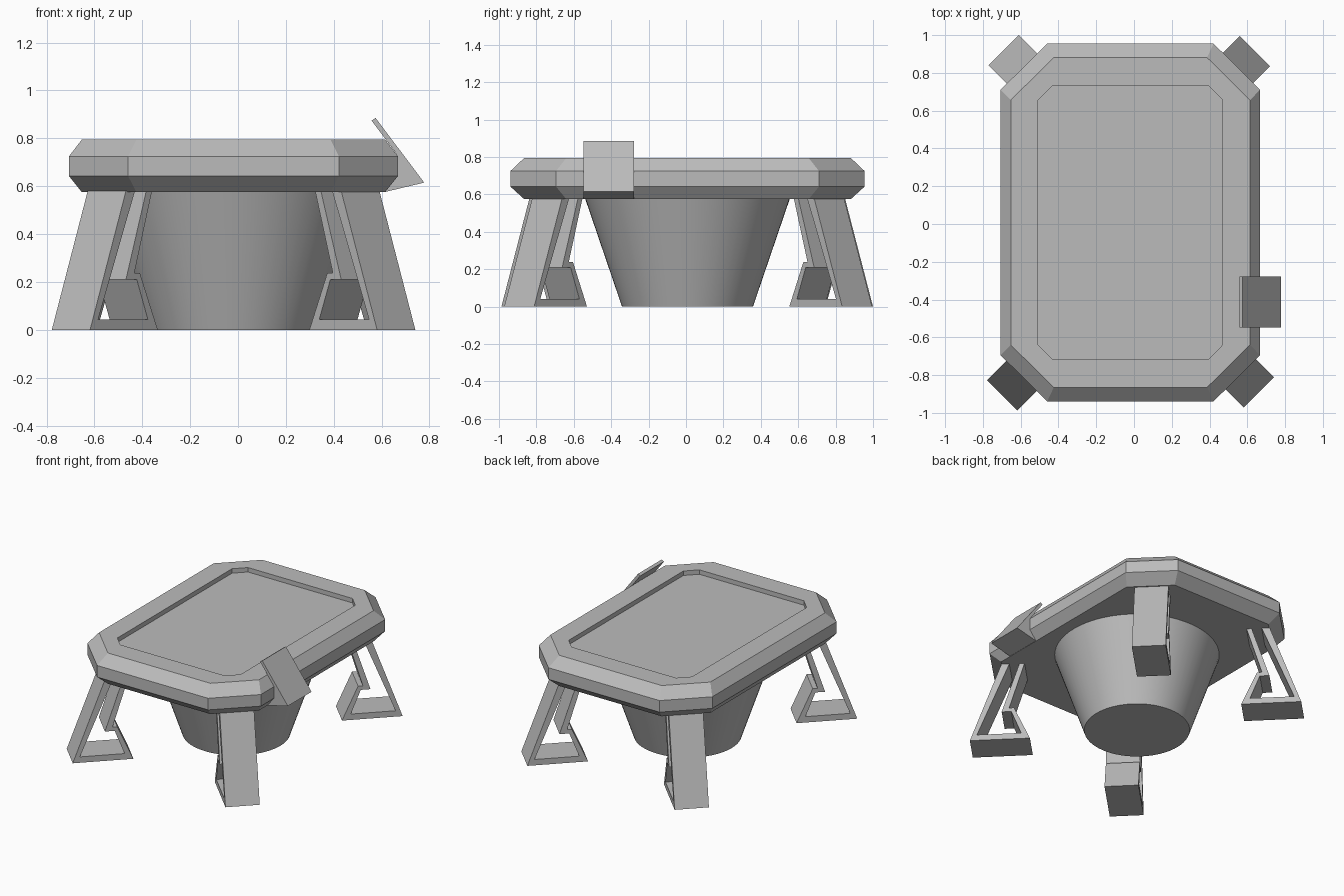
import bpy, bmesh, math
from mathutils import Vector

cube = bpy.data.objects.get("Cube")
if cube:
    bpy.data.objects.remove(cube, do_unlink=True)

grey = bpy.data.materials.new("plain_grey")
grey.use_nodes = True
colour = (0.5, 0.5, 0.5, 1)
grey.diffuse_color = colour
grey.node_tree.nodes["Principled BSDF"].inputs["Base Color"].default_value = colour


def finish(name, bm):
    """Turn a bmesh into a named grey object."""
    bmesh.ops.recalc_face_normals(bm, faces=bm.faces)
    mesh = bpy.data.meshes.new(name)
    bm.to_mesh(mesh)
    bm.free()
    mesh.materials.append(grey)
    obj = bpy.data.objects.new(name, mesh)
    bpy.context.scene.collection.objects.link(obj)
    return obj


def loft(name, rings):
    """Skin a stack of equal-length rings and cap both ends."""
    bm = bmesh.new()
    loops = [[bm.verts.new(p) for p in ring] for ring in rings]
    for a, b in zip(loops, loops[1:]):
        for i in range(len(a)):
            j = (i + 1) % len(a)
            bm.faces.new((a[i], a[j], b[j], b[i]))
    bm.faces.new(loops[0])
    bm.faces.new(loops[-1])
    return finish(name, bm)


def extrude_profile(name, profile, origin, along, across, width):
    """Extrude a (distance, height) profile symmetrically about its plane."""
    def side(s):
        return [origin + along * d + Vector((0, 0, z)) + across * (s * width / 2)
                for d, z in profile]
    return loft(name, [side(-1), side(1)])


CENTRE = Vector((-0.019, 0.008, 0))


def octagon(hx, hy, cx, cy, z):
    """Rectangle with cut corners: half sizes, and half lengths of the flats."""
    pts = [(hx, -cy), (hx, cy), (cx, hy), (-cx, hy),
           (-hx, cy), (-hx, -cy), (-cx, -hy), (cx, -hy)]
    return [CENTRE + Vector((x, y, z)) for x, y in pts]


# Bevelled table top with a shallow recessed surface
def rim(scale, z):
    return octagon(*(v * scale for v in (0.687, 0.947, 0.44, 0.703)), z)


recess = (0.488, 0.723, 0.414, 0.648)
loft("table_top", [rim(0.922, 0.575), rim(1, 0.642), rim(1, 0.725), rim(0.922, 0.795),
                   octagon(*recess, 0.795), octagon(*recess, 0.763)])


# Tapered round pedestal
def circle(r, z, n=64):
    return [CENTRE + Vector((r * math.cos(t * math.tau / n), r * math.sin(t * math.tau / n), z))
            for t in range(n)]


pedestal = loft("pedestal", [circle(0.35, 0), circle(0.548, 0.58)])
bpy.ops.object.select_all(action="DESELECT")
pedestal.select_set(True)
bpy.context.view_layer.objects.active = pedestal
bpy.ops.object.shade_smooth_by_angle(angle=math.radians(30))

# Diagonal legs: one bent strip, distance measured inward from the outer foot edge
strip = [(0, 0), (0.4, 0), (0.294, 0.238), (0.262, 0.238), (0.366, 0.58), (0.332, 0.58),
         (0.212, 0.21), (0.276, 0.21), (0.342, 0.042), (0.047, 0.042), (0.265, 0.58),
         (0.212, 0.58)]
feet = {"front_right_leg": (-0.698, -0.907), "front_left_leg": (0.661, -0.892),
        "back_left_leg": (0.64, 0.915), "back_right_leg": (-0.69, 0.92)}
for name, (x, y) in feet.items():
    inward = Vector((-math.copysign(1, x), -math.copysign(1, y), 0)).normalized()
    extrude_profile(name, strip, Vector((x, y, 0)), inward,
                    Vector((-inward.y, inward.x, 0)), 0.226)

# Slanted control panel on the left edge
panel = [(0.558, 0.874), (0.575, 0.885), (0.778, 0.615), (0.615, 0.576), (0.6, 0.66),
         (0.66, 0.738)]
extrude_profile("side_panel", panel, Vector((0, -0.413, 0)), Vector((1, 0, 0)),
                Vector((0, 1, 0)), 0.268)
